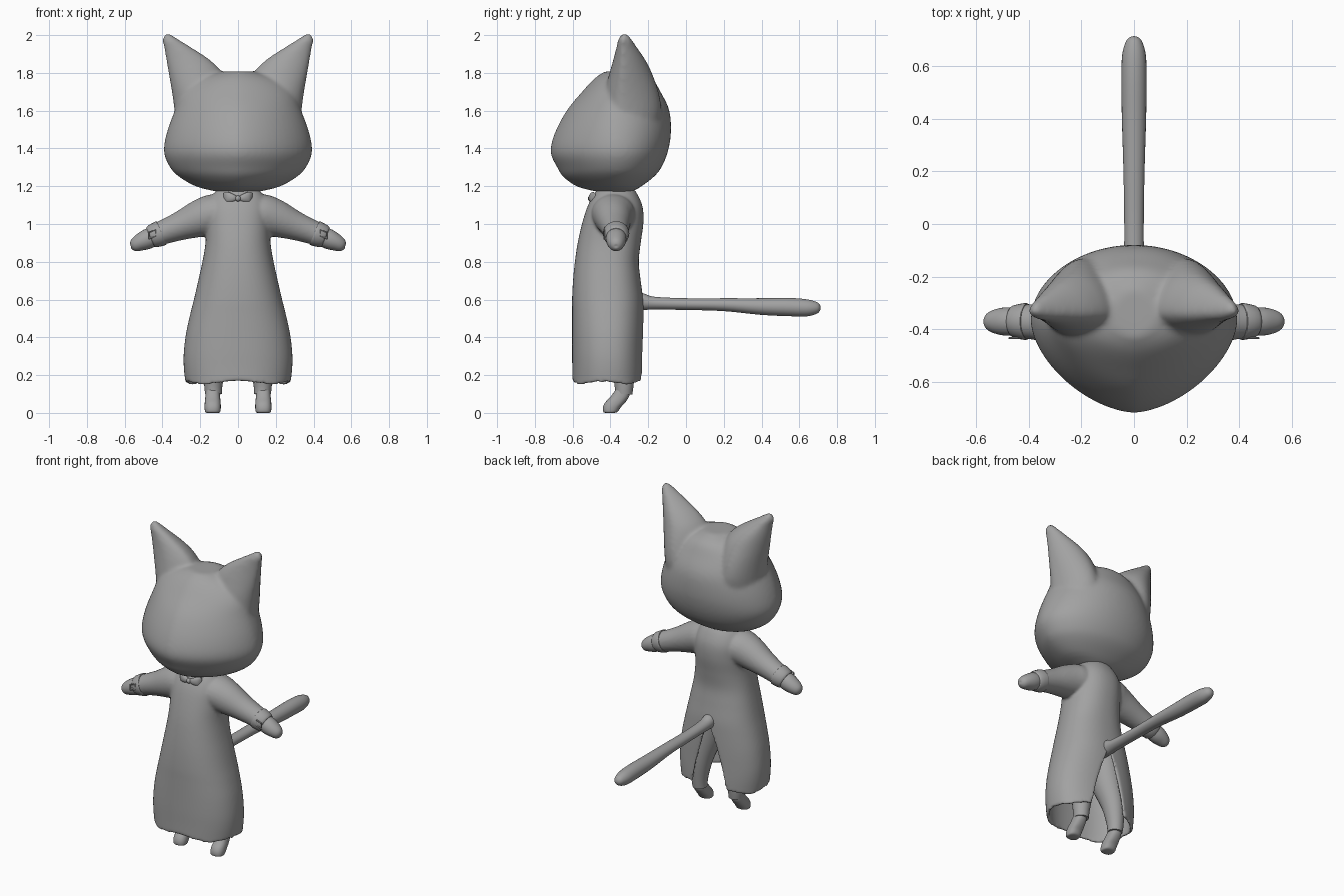
import bpy, bmesh, math
from mathutils import Vector

if "Cube" in bpy.data.objects:
    bpy.data.objects.remove(bpy.data.objects["Cube"])

grey = bpy.data.materials.new("plain_grey")
grey.diffuse_color = (0.36, 0.36, 0.36, 1)
grey.use_nodes = True
grey.node_tree.nodes["Principled BSDF"].inputs["Base Color"].default_value = grey.diffuse_color


def make(name, bm, angle=50):
    me = bpy.data.meshes.new(name)
    bm.to_mesh(me)
    bm.free()
    ob = bpy.data.objects.new(name, me)
    bpy.context.collection.objects.link(ob)
    me.materials.append(grey)
    bpy.ops.object.select_all(action='DESELECT')
    ob.select_set(True)
    bpy.context.view_layer.objects.active = ob
    bpy.ops.object.shade_smooth_by_angle(angle=math.radians(angle))
    return ob


def skin(bm, rings, closed=True):
    """Bridge rings of points; closed rings also get end caps."""
    vr = [[bm.verts.new(p) for p in r] for r in rings]
    n = len(vr[0])
    new = []
    for a, b in zip(vr, vr[1:]):
        for i in range(n if closed else n - 1):
            j = (i + 1) % n
            new.append(bm.faces.new((a[i], a[j], b[j], b[i])))
    if closed:
        new += [bm.faces.new(vr[0]), bm.faces.new(vr[-1])]
        bmesh.ops.recalc_face_normals(bm, faces=new)


def spline(rows, steps=4):
    """Smoothly resample rows of numbers (Catmull-Rom)."""
    rows = [Vector(r) for r in rows]
    out = []
    for i in range(len(rows) - 1):
        p0, p1, p2, p3 = (rows[max(i - 1, 0)], rows[i], rows[i + 1],
                          rows[min(i + 2, len(rows) - 1)])
        for s in range(steps):
            t = s / steps
            out.append(0.5 * (2 * p1 + (p2 - p0) * t + (2 * p0 - 5 * p1 + 4 * p2 - p3) * t * t
                              + (3 * p1 - p0 - 3 * p2 + p3) * t ** 3))
    return out + [rows[-1]]


def section(a, cx, w, cy, y0, y1, nf=2.0, nb=2.0):
    """Horizontal point at angle a, measured from the back (+y)."""
    s, c = math.sin(a), math.cos(a)
    n, d = (nb, y1 - cy) if c > 0 else (nf, cy - y0)
    return (cx + w * math.copysign(abs(s) ** (2 / n), s),
            cy + d * math.copysign(abs(c) ** (2 / n), c))


def tube(bm, path, side, n=24, steps=4):
    """Elliptical tube; path rows are x, y, z, radius along side, other radius."""
    pts = spline(path, steps)
    side = Vector(side)
    rings = []
    for i, p in enumerate(pts):
        t = (pts[min(i + 1, len(pts) - 1)] - pts[max(i - 1, 0)])
        up = Vector(t[:3]).cross(side).normalized()
        rings.append([Vector(p[:3]) + side * max(p[3], 0.002) * math.cos(k * math.tau / n)
                      + up * max(p[4], 0.002) * math.sin(k * math.tau / n) for k in range(n)])
    skin(bm, rings)


def blend(ob, voxel, rounds):
    """Fuse overlapping volumes into one smooth skin."""
    m = ob.modifiers.new("fuse", 'REMESH')
    m.mode = 'VOXEL'
    m.voxel_size = voxel
    m.use_smooth_shade = True
    s = ob.modifiers.new("soften", 'SMOOTH')
    s.factor = 0.5
    s.iterations = rounds


# Head: z, half width, front y, back y
head = [(1.163, .06, -.42, -.32), (1.175, .13, -.49, -.28), (1.2, .225, -.58, -.235),
        (1.25, .312, -.65, -.17), (1.3, .36, -.682, -.13), (1.38, .392, -.717, -.097),
        (1.48, .378, -.695, -.08), (1.6, .335, -.632, -.088), (1.7, .29, -.55, -.135),
        (1.77, .2, -.485, -.18), (1.808, .08, -.43, -.25)]
bm = bmesh.new()
N = 64
skin(bm, [[(*section(k * math.tau / N, 0, w, -.37 + .0 * z, y0, y1, 1.65, 2.05), z)
           for k in range(N)] for z, w, y0, y1 in spline(head)])
# Ears: z, inner x, outer x, front y, back y
ear = [(1.5, .06, .33, -.42, -.15), (1.6, .05, .337, -.44, -.13), (1.7, .06, .35, -.43, -.145),
       (1.8, .085, .368, -.405, -.18), (1.87, .15, .38, -.385, -.215), (1.93, .24, .39, -.37, -.255),
       (1.975, .312, .4, -.36, -.285), (2.004, .355, .39, -.343, -.308)]
for sx in (-1, 1):
    skin(bm, [[(*section(k * math.tau / 32, sx * (a + b) / 2, (b - a) / 2, -.335, y0, y1, 1.8, 1.8), z)
               for k in range(32)] for z, a, b, y0, y1 in spline(ear)])
blend(make("head", bm), 0.012, 8)

# Coat shell: z, half width, front y, back y
coat = [(.16, .268, -.592, -.232), (.24, .277, -.592, -.232), (.32, .277, -.593, -.233),
        (.42, .265, -.593, -.233), (.52, .243, -.593, -.234), (.6, .223, -.593, -.237),
        (.7, .2, -.588, -.25), (.8, .178, -.578, -.26), (.9, .162, -.563, -.25),
        (1.0, .158, -.54, -.236), (1.08, .155, -.515, -.238), (1.14, .13, -.485, -.26),
        (1.185, .085, -.45, -.29)]
rows = spline(coat, 5)
CY, CN = -.4, 2.3


def front_y(x, z):
    """Coat front surface depth at x, z."""
    r = min(rows, key=lambda q: abs(q[0] - z))
    return CY - (CY - r[2]) * max(0, 1 - abs(x / r[1]) ** CN) ** (1 / CN)


bm = bmesh.new()
rings = []
for i, (z, w, y0, y1) in enumerate(rows):
    gap = .42 * max(0, (.57 - z) / .41) ** .8      # back slit, widening to the hem
    ring = []
    for k in range(97):
        a = gap + (math.tau - 2 * gap) * k / 96
        x, y = section(a, 0, w - .008, CY, y0 + .008, y1 - .008, CN, CN)
        hem = .022 * abs(((k / 12) % 2) - 1) if i == 0 else 0
        ring.append((x, y, z - .012 + hem if i == 0 else z))
    rings.append(ring)
skin(bm, rings, closed=False)
bmesh.ops.remove_doubles(bm, verts=bm.verts, dist=1e-5)
bmesh.ops.solidify(bm, geom=bm.faces[:], thickness=.018)
# Sleeves, fused with the coat
for sx in (-1, 1):
    tube(bm, [(sx * .04, -.385, 1.075, .1, .08), (sx * .12, -.385, 1.055, .115, .105),
              (sx * .2, -.385, 1.03, .1, .1), (sx * .3, -.378, .992, .08, .078),
              (sx * .38, -.372, .962, .068, .066), (sx * .43, -.37, .943, .064, .062)], (0, 1, 0))
blend(make("coat", bm), 0.009, 6)

# Cuffs, cuff buckles and hands
for sx, label in ((-1, "left"), (1, "right")):
    bm = bmesh.new()
    tube(bm, [(sx * .405, -.37, .953, .068, .066), (sx * .415, -.37, .949, .07, .068),
              (sx * .455, -.37, .934, .062, .061), (sx * .465, -.37, .93, .052, .052)], (0, 1, 0), steps=2)
    make(label + "_cuff", bm, 35)
    bm = bmesh.new()
    tube(bm, [(sx * .43, -.37, .943, .05, .05), (sx * .48, -.37, .92, .054, .053),
              (sx * .52, -.37, .902, .048, .045), (sx * .55, -.37, .886, .035, .034),
              (sx * .564, -.37, .879, .018, .018), (sx * .567, -.37, .878, .003, .003)], (0, 1, 0))
    make(label + "_hand", bm)
    bm = bmesh.new()
    c = Vector((sx * .455, -.433, .945))
    q = [c + Vector((sx * u * .018, 0, v * .018 - u * .007)) for u, v in
         ((-1, -1), (1, -1), (1, 1), (-1, 1), (-1, -1))]
    for a, b in zip(q, q[1:]):
        tube(bm, [(*a, .004, .004), (*b, .004, .004)], (0, 1, 0), 6, 1)
    make(label + "_buckle", bm)

# Trouser legs and feet
for sx, label in ((-1, "left"), (1, "right")):
    bm = bmesh.new()
    tube(bm, [(sx * .13, -.33, .1, .044, .046), (sx * .13, -.328, .16, .05, .052),
              (sx * .118, -.335, .28, .066, .07), (sx * .095, -.36, .42, .09, .095),
              (sx * .07, -.39, .58, .1, .12), (sx * .05, -.4, .72, .08, .12)], (1, 0, 0))
    make(label + "_leg", bm)
    bm = bmesh.new()
    foot = [(0, .03, -.425, -.378), (.006, .04, -.438, -.362), (.03, .043, -.439, -.345),
            (.055, .042, -.428, -.322), (.085, .039, -.4, -.302), (.12, .036, -.375, -.292)]
    skin(bm, [[(*section(k * math.tau / 24, sx * .134, w, (y0 + y1) / 2, y0, y1, 2.4, 2.4), max(z, 0))
               for k in range(24)] for z, w, y0, y1 in spline(foot)])
    make(label + "_foot", bm)

# Tail
bm = bmesh.new()
tube(bm, [(0, -.29, .595, .045, .05), (0, -.23, .588, .041, .045), (0, -.17, .581, .038, .034),
          (0, 0, .576, .037, .031), (0, .2, .573, .04, .034), (0, .4, .563, .046, .044),
          (0, .55, .56, .048, .048), (0, .64, .556, .045, .045), (0, .69, .556, .032, .032),
          (0, .708, .556, .017, .017), (0, .713, .556, .002, .002)], (1, 0, 0))
make("tail", bm)

# Front seam and V neckline piping, following the coat
bm = bmesh.new()
tube(bm, [(.002, front_y(0, z), z, .003, .004) for z in (.18, .3, .45, .6, .7, .8, .9, .98)],
     (1, 0, 0), 8, 2)
make("front_seam", bm)
bm = bmesh.new()
for sx in (-1, 1):
    line = [(0, .98), (.035, 1.005), (.062, 1.05), (.078, 1.1), (.085, 1.15)]
    tube(bm, [(sx * x, front_y(x, z) + .001, z, .005, .006) for x, z in line], (1, 0, 0), 8)
make("neckline", bm)

# Bow: two loops, knot and hanging ribbons
bm = bmesh.new()
for sx in (-1, 1):
    tube(bm, [(sx * .006, -.5, 1.135, .01, .012), (sx * .03, -.502, 1.138, .014, .022),
              (sx * .06, -.494, 1.142, .012, .028), (sx * .076, -.482, 1.142, .004, .022)], (0, 1, 0), 16)
    for spread in (.012, .036):
        tube(bm, [(sx * x, front_y(x, z) - .001, z, r, .005) for x, z, r in
                  ((.004, 1.125, .006), (spread * .6, 1.075, .009), (spread, 1.02 + spread * .6, .006))],
             (1, 0, 0), 10)
bmesh.ops.create_uvsphere(bm, u_segments=16, v_segments=8, radius=.016)
bmesh.ops.translate(bm, verts=bm.verts[-114:], vec=(0, -.504, 1.135))
make("bow", bm)

# Coat buttons
bm = bmesh.new()
for x, z in ((.022, .58), (.022, .69), (.022, .795), (.022, .905), (.07, 1.015)):
    y = front_y(x, z)
    tube(bm, [(x, y + .006, z, .014, .014), (x, y - .004, z, .014, .014),
              (x, y - .007, z, .009, .009)], (1, 0, 0), 12, 1)
make("buttons", bm, 30)
